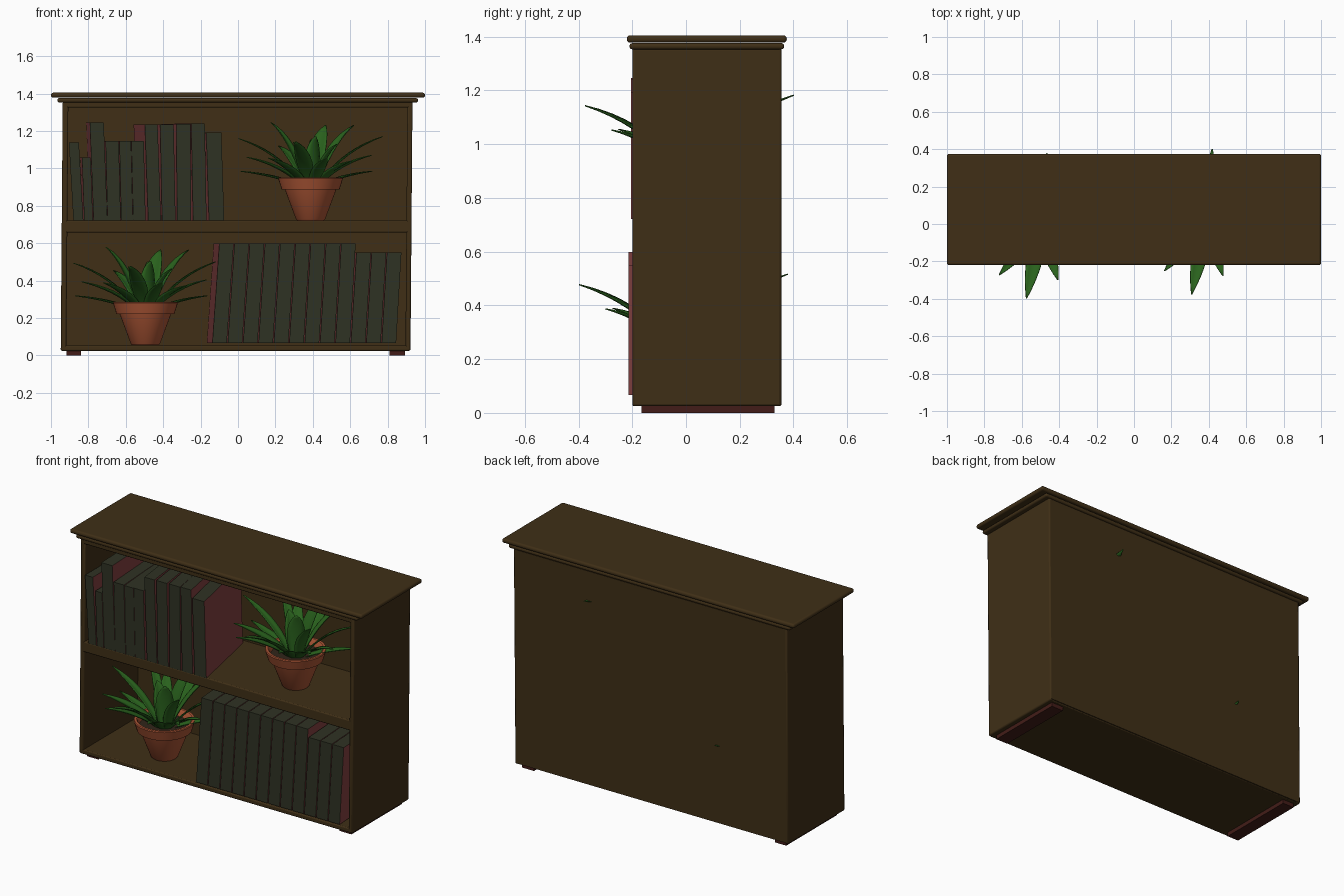
import bpy, bmesh, math
from mathutils import Vector

if "Cube" in bpy.data.objects:
    bpy.data.objects.remove(bpy.data.objects["Cube"])


def mat(name, r, g, b):
    m = bpy.data.materials.new(name)
    m.diffuse_color = (r, g, b, 1)
    m.use_nodes = True
    m.node_tree.nodes["Principled BSDF"].inputs["Base Color"].default_value = m.diffuse_color
    return m


WOOD = mat("dark_wood", 0.05, 0.028, 0.008)
RED = mat("red_cover", 0.22, 0.05, 0.05)
SPINE = mat("green_spine", 0.028, 0.032, 0.017)
FOOT = mat("foot_wood", 0.055, 0.012, 0.009)
CLAY = mat("terracotta", 0.40, 0.09, 0.035)
SOIL = mat("soil", 0.03, 0.018, 0.01)
LEAF = mat("leaf_green", 0.022, 0.12, 0.012)


def make(name, bm, *mats):
    bmesh.ops.recalc_face_normals(bm, faces=bm.faces)
    me = bpy.data.meshes.new(name)
    bm.to_mesh(me)
    bm.free()
    for m in mats:
        me.materials.append(m)
    ob = bpy.data.objects.new(name, me)
    bpy.context.collection.objects.link(ob)
    return ob


def smooth(ob, angle=40):
    bpy.ops.object.select_all(action='DESELECT')
    ob.select_set(True)
    bpy.context.view_layer.objects.active = ob
    bpy.ops.object.shade_smooth_by_angle(angle=math.radians(angle))


def box(name, x, y, z, m, bevel=0.0, lean=0.0, segments=2):
    bm = bmesh.new()
    bmesh.ops.create_cube(bm, size=1)
    for v in bm.verts:
        v.co = Vector([(r[0] + r[1]) / 2 + c * (r[1] - r[0]) for c, r in zip(v.co, (x, y, z))])
        v.co.x += lean * v.co.z
    ob = make(name, bm, m)
    if bevel:
        b = ob.modifiers.new("bevel", 'BEVEL')
        b.width, b.segments = bevel, segments
        smooth(ob)
    return ob


# Carcass, leaning very slightly to the right
K = 0.008
box("left_side", (-0.948, -0.918), (-0.2, 0.355), (0.025, 1.357), WOOD, 0.008, K)
box("right_side", (0.895, 0.922), (-0.2, 0.355), (0.025, 1.357), WOOD, 0.008, K)
for name, z in (("bottom_board", (0.025, 0.053)), ("middle_shelf", (0.658, 0.722)),
                ("upper_board", (1.326, 1.357))):
    box(name, (-0.94, 0.914), (-0.2, 0.35), z, WOOD, 0.006, K)
box("back_panel", (-0.94, 0.914), (0.328, 0.355), (0.03, 1.35), WOOD, 0, K)

# Top with moulding
box("top_moulding", (-0.965, 0.962), (-0.21, 0.365), (1.353, 1.376), WOOD, 0.010, segments=4)
box("top_slab", (-1, 1), (-0.22, 0.375), (1.378, 1.405), WOOD, 0.012, segments=4)

# Runner feet
box("left_foot", (-0.917, -0.84), (-0.165, 0.33), (0, 0.03), FOOT)
box("right_foot", (0.81, 0.892), (-0.165, 0.33), (0, 0.03), FOOT)


# Books: slanted blocks with red side covers
def book(name, b0, b1, t0, z0, z1, front, shift, depth=0.5):
    w = b1 - b0
    bm = bmesh.new()
    vs = []
    for y, s in ((front, 0), (front + depth, shift)):
        for x, z in ((b0, z0), (b1, z0), (t0 + w, z1), (t0, z1)):
            vs.append(bm.verts.new((x + s, y, z)))
    for idx, mi in (((0, 1, 2, 3), 0), ((7, 6, 5, 4), 0), ((3, 2, 6, 7), 0),
                    ((0, 4, 5, 1), 0), ((1, 5, 6, 2), 1), ((0, 3, 7, 4), 1)):
        bm.faces.new([vs[i] for i in idx]).material_index = mi
    make(name, bm, SPINE, RED)


UPPER = [(-0.880, -0.827, -0.904, 1.139), (-0.822, -0.776, -0.834, 1.059),
         (-0.772, -0.698, -0.792, 1.246), (-0.697, -0.627, -0.708, 1.148),
         (-0.624, -0.562, -0.634, 1.146), (-0.560, -0.494, -0.570, 1.148),
         (-0.480, -0.412, -0.498, 1.235), (-0.406, -0.334, -0.416, 1.236),
         (-0.325, -0.250, -0.330, 1.238), (-0.240, -0.168, -0.250, 1.240),
         (-0.155, -0.074, -0.170, 1.192)]
for i, (b0, b1, t0, z1) in enumerate(UPPER):
    book(f"upper_book_{i + 1}", b0, b1, t0, 0.722, z1, -0.204, -0.1 * i / 10)
for i in range(12):
    b0 = -0.137 + 0.0823 * i
    lean = 0.037 - 0.0008 * i
    book(f"lower_book_{i + 1}", b0, b0 + 0.077, b0 + lean, 0.067,
         0.599 if i < 9 else 0.55, -0.214, -0.03)

# Plant leaf tips relative to the pot base centre, plus maximum half width
TIPS = [(-0.385, 0.04, 0.44, .026), (0.385, 0.04, 0.45, .026), (-0.21, 0.16, 0.525, .026),
        (0.23, 0.2, 0.51, .032), (0.08, 0.16, 0.51, .05), (0.03, 0.39, 0.462, .04),
        (-0.34, -0.12, 0.34, .034), (0.325, -0.1, 0.35, .034), (-0.375, 0.1, 0.265, .03),
        (0.33, 0.13, 0.265, .03), (-0.08, -0.385, 0.423, .042), (-0.225, -0.26, 0.335, .036),
        (0.088, -0.287, 0.333, .036), (0.025, -0.03, 0.45, .05), (-0.09, 0.06, 0.42, .045),
        (-0.17, 0.27, 0.4, .036), (0.22, -0.17, 0.32, .036), (0.14, -0.06, 0.41, .04)]


def leaf(bm, tip, half, n=9):
    tip = Vector(tip)
    out = Vector((tip.x, tip.y, 0)).normalized()
    side = Vector((-out.y, out.x, 0))
    a = out * 0.03 + Vector((0, 0, 0.17))
    c = Vector((tip.x * 0.42, tip.y * 0.42, 0.17 + (tip.z - 0.17) * 0.72))
    rows = []
    for i in range(n + 1):
        t = i / n
        p = a * (1 - t) ** 2 + c * (2 * t * (1 - t)) + tip * t * t
        d = (c - a) * (1 - t) + (tip - c) * t
        up = side.cross(d).normalized() * -1
        w = half * max(0.04, math.sin(math.pi * (0.12 + 0.88 * t)) ** 0.8 if t < 1 else 0)
        rows.append([bm.verts.new(p + side * (w * s) + up * (w * h))
                     for s, h in ((-1, 0.22), (-0.5, 0.03), (0, -0.06), (0.5, 0.03), (1, 0.22))])
    for r, q in zip(rows, rows[1:]):
        for j in range(4):
            bm.faces.new((r[j], r[j + 1], q[j + 1], q[j]))


def plant(tag, origin):
    # Lathed pot with a flared rim and hollow inside
    prof = [(0, 0), (0.072, 0), (0.078, 0.006), (0.138, 0.166), (0.155, 0.166), (0.173, 0.224),
            (0.170, 0.230), (0.156, 0.230), (0.150, 0.224), (0.138, 0.18), (0, 0.18)]
    bm = bmesh.new()
    vs = [bm.verts.new((r, 0, z)) for r, z in prof]
    es = [bm.edges.new(p) for p in zip(vs, vs[1:])]
    bmesh.ops.spin(bm, geom=vs + es, axis=(0, 0, 1), cent=(0, 0, 0), steps=40, angle=2 * math.pi)
    bmesh.ops.remove_doubles(bm, verts=bm.verts, dist=1e-4)
    pot = make(tag + "_pot", bm, CLAY)
    # Soil disc
    bm = bmesh.new()
    bmesh.ops.create_circle(bm, cap_ends=True, segments=40, radius=0.142)
    bmesh.ops.translate(bm, verts=bm.verts, vec=(0, 0, 0.192))
    soil = make(tag + "_soil", bm, SOIL)
    # Leaves
    bm = bmesh.new()
    for x, y, z, w in TIPS:
        leaf(bm, (x, y, z), w)
    leaves = make(tag + "_leaves", bm, LEAF)
    s = leaves.modifiers.new("thickness", 'SOLIDIFY')
    s.thickness = 0.004
    for ob in (pot, soil, leaves):
        ob.location = origin
    smooth(pot, 35)
    smooth(leaves, 60)


plant("upper", (0.388, 0.01, 0.722))
plant("lower", (-0.495, -0.012, 0.056))
